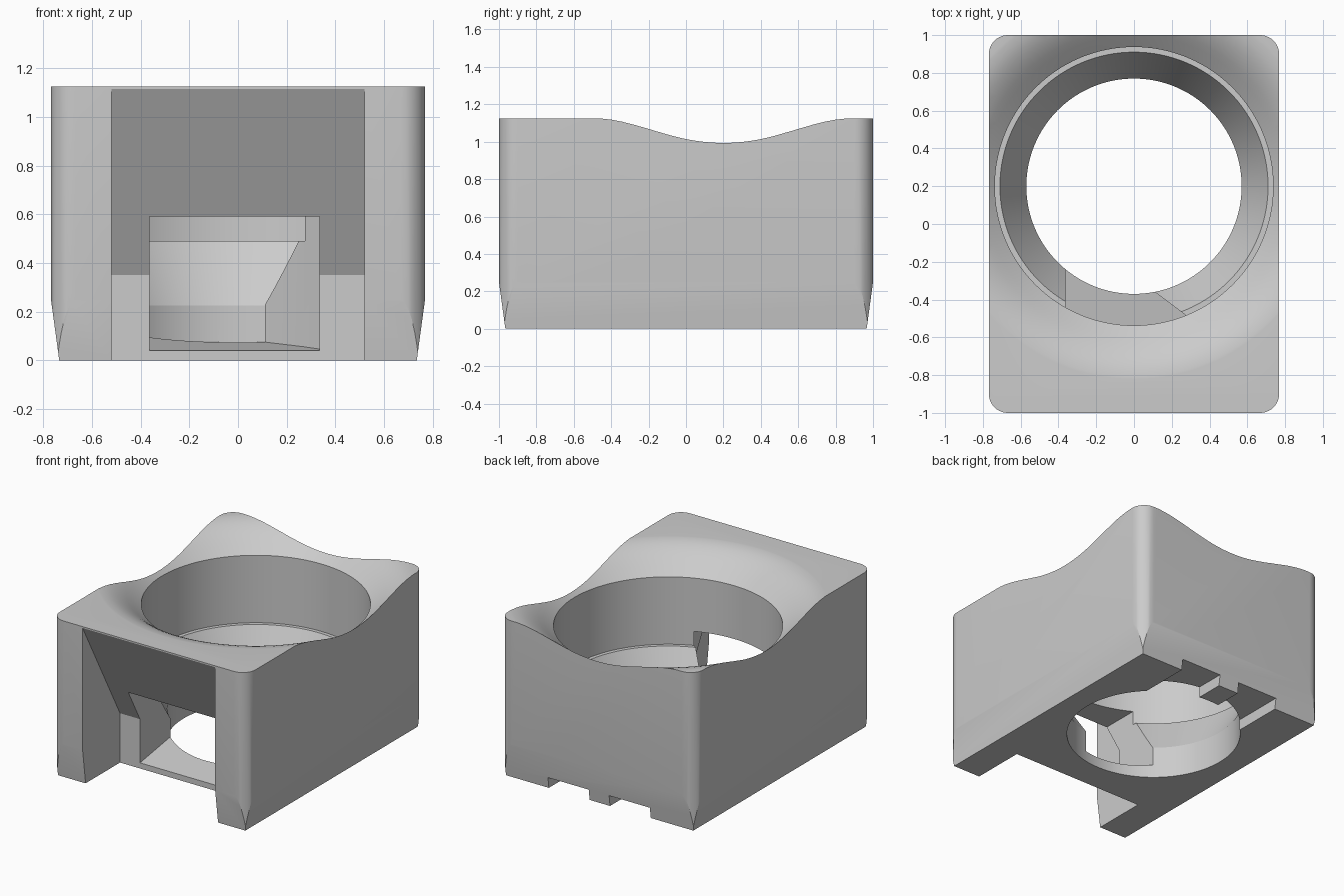
import bpy, bmesh, math
from mathutils import Vector

if "Cube" in bpy.data.objects:
    bpy.data.objects.remove(bpy.data.objects["Cube"])

W, D, H = 0.768, 1.0, 1.125      # half width, half depth, height
BORE_Y = 0.2                     # bore axis position

grey = bpy.data.materials.new("plain grey")
grey.use_nodes = True
COLOUR = (0.6, 0.6, 0.6, 1)
grey.diffuse_color = COLOUR
grey.node_tree.nodes["Principled BSDF"].inputs["Base Color"].default_value = COLOUR


def finish(bm, name):
    bmesh.ops.recalc_face_normals(bm, faces=bm.faces)
    mesh = bpy.data.meshes.new(name)
    bm.to_mesh(mesh)
    bm.free()
    mesh.materials.append(grey)
    ob = bpy.data.objects.new(name, mesh)
    bpy.context.collection.objects.link(ob)
    return ob


def prism(name, outline, offset):
    """Extrude a closed 3D outline by an offset vector."""
    bm = bmesh.new()
    face = bm.faces.new([bm.verts.new(p) for p in outline])
    new = bmesh.ops.extrude_face_region(bm, geom=[face])["geom"]
    bmesh.ops.translate(bm, vec=Vector(offset),
                        verts=[v for v in new if isinstance(v, bmesh.types.BMVert)])
    return finish(bm, name)


def box(name, x0, x1, y0, y1, z0, z1):
    return prism(name, [(x0, y0, z0), (x1, y0, z0), (x1, y1, z0), (x0, y1, z0)],
                 (0, 0, z1 - z0))


def lathe(name, profile, steps=128):
    bm = bmesh.new()
    vs = [bm.verts.new((r, BORE_Y, z)) for r, z in profile]
    es = [bm.edges.new(pair) for pair in zip(vs, vs[1:])]
    bmesh.ops.spin(bm, geom=vs + es, cent=(0, BORE_Y, 0), axis=(0, 0, 1),
                   angle=math.tau, steps=steps)
    bmesh.ops.remove_doubles(bm, verts=bm.verts, dist=1e-5)
    return finish(bm, name)


def boolean(target, tool, operation="DIFFERENCE"):
    mod = target.modifiers.new(tool.name, "BOOLEAN")
    mod.operation, mod.solver, mod.object = operation, "EXACT", tool
    bpy.context.view_layer.objects.active = target
    bpy.ops.object.modifier_apply(modifier=mod.name)
    bpy.data.objects.remove(tool)


# Block whose sides draw in towards the foot
bm = bmesh.new()
rings = []
for inset, z in ((0.034, 0), (0, 0.25), (0, H)):
    x, y = W - inset, D - inset
    rings.append([bm.verts.new((sx * x, sy * y, z))
                  for sx, sy in ((-1, -1), (1, -1), (1, 1), (-1, 1))])
for low, high in zip(rings, rings[1:]):
    for i in range(4):
        j = (i + 1) % 4
        bm.faces.new((low[i], low[j], high[j], high[i]))
bm.faces.new(rings[0])
bm.faces.new(rings[-1])
body = finish(bm, "holder_body")

# Rounded upright corners
R, STEPS = 0.1, 10
outline = []
for k, (sx, sy) in enumerate(((1, 1), (-1, 1), (-1, -1), (1, -1))):
    for i in range(STEPS + 1):
        a = (k + i / STEPS) * math.pi / 2
        outline.append((sx * (W - R) + R * math.cos(a),
                        sy * (D - R) + R * math.sin(a), -0.2))
boolean(body, prism("corner_rounding", outline, (0, 0, 2)), "INTERSECT")

# Stepped bore with funnel seat and dished rim
boolean(body, lathe("bore", [
    (0, -0.1), (0.57, -0.1), (0.57, 0.225), (0.71, 0.49), (0.737, 0.49),
    (0.737, 0.968), (0.77, 0.995), (0.8, 1.019), (0.835, 1.047), (0.87, 1.071),
    (0.905, 1.091), (0.94, 1.107), (0.975, 1.118), (1.01, 1.124),
    (1.06, 1.128), (1.06, 1.5), (0, 1.5)]))

# Front recess with sloping ceiling
recess = [(-0.58, -0.1), (-0.58, 0.35), (-1.0, 1.115), (-1.2, 1.115), (-1.2, -0.1)]
boolean(body, prism("front_recess", [(-0.52, y, z) for y, z in recess], (1.04, 0, 0)))

# Window from the recess into the bore, with a ramped floor and one angled cheek
plan = [(-0.363, -1.1), (0.335, -1.1), (0.335, -0.54), (0.27, -0.48),
        (0.11, -0.36), (0.11, 0), (-0.363, 0)]
window = prism("window", [(x, y, 0) for x, y in plan], (0, 0, 0.59))
for v in window.data.vertices:
    if v.co.z < 0.1:
        v.co.z = 0.04 + 0.16 * (v.co.y + 0.58)
boolean(body, window)

# Pair of drain notches under the back edge
for side in (-1, 1):
    x0, x1 = sorted((side * 0.08, side * 0.4))
    boolean(body, box("notch", x0, x1, 0.5, 1.2, -0.1, 0.077))

bpy.ops.object.select_all(action="DESELECT")
body.select_set(True)
bpy.context.view_layer.objects.active = body
bpy.ops.object.shade_smooth_by_angle(angle=math.radians(20))
